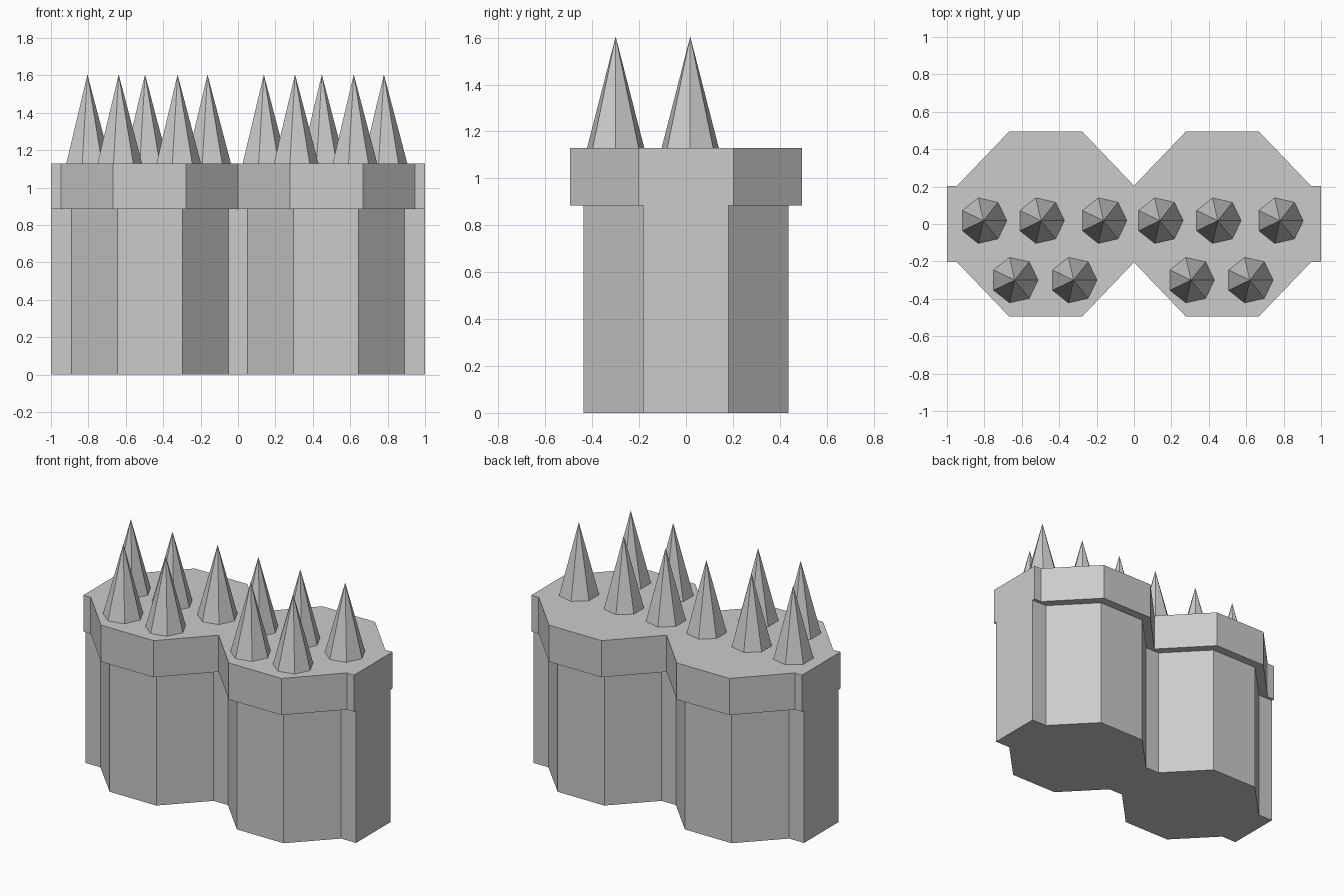
import bpy, bmesh

if "Cube" in bpy.data.objects:
    bpy.data.objects.remove(bpy.data.objects["Cube"])


def prism(name, outline, z0, z1):
    """Extrude a closed 2D outline between two heights."""
    bm = bmesh.new()
    base = bm.faces.new([bm.verts.new((x, y, z0)) for x, y in outline])
    top = bmesh.ops.extrude_face_region(bm, geom=[base], use_keep_orig=True)
    verts = [v for v in top["geom"] if isinstance(v, bmesh.types.BMVert)]
    bmesh.ops.translate(bm, verts=verts, vec=(0, 0, z1 - z0))
    bmesh.ops.recalc_face_normals(bm, faces=bm.faces[:])
    mesh = bpy.data.meshes.new(name)
    bm.to_mesh(mesh)
    bm.free()
    obj = bpy.data.objects.new(name, mesh)
    bpy.context.collection.objects.link(obj)
    return obj


def closed_outline(front):
    """Front edge left to right, mirrored in y for the back edge."""
    return front + [(x, -y) for x, y in reversed(front) if y != 0]


# Lower body: two joined octagonal columns with flat ends
body_front = [(-1, -0.182), (-0.89, -0.182), (-0.643, -0.437), (-0.298, -0.437),
              (-0.052, -0.182), (0.052, -0.182), (0.298, -0.437), (0.643, -0.437),
              (0.89, -0.182), (1, -0.182)]
prism("lower_body", closed_outline(body_front), 0, 0.885)

# Wider rim slab on top
rim_front = [(-1, -0.203), (-0.947, -0.203), (-0.667, -0.495), (-0.278, -0.495),
             (0, -0.205), (0.278, -0.495), (0.667, -0.495), (0.947, -0.203), (1, -0.203)]
prism("upper_rim", closed_outline(rim_front), 0.885, 1.13)

# Seven-sided spikes in two rows
rows = {0.018: (-0.805, -0.497, -0.163, 0.138, 0.448, 0.78),
        -0.30: (-0.638, -0.323, 0.305, 0.619)}
base_z, tip_z = 1.13, 1.605
for y, xs in rows.items():
    for x in xs:
        # cone's first vertex is on +y, so turn it to face +x
        bpy.ops.mesh.primitive_cone_add(
            vertices=7, radius1=0.125, radius2=0, depth=tip_z - base_z,
            location=(x, y, (base_z + tip_z) / 2), rotation=(0, 0, -1.5708))
        bpy.context.object.name = "spike"
